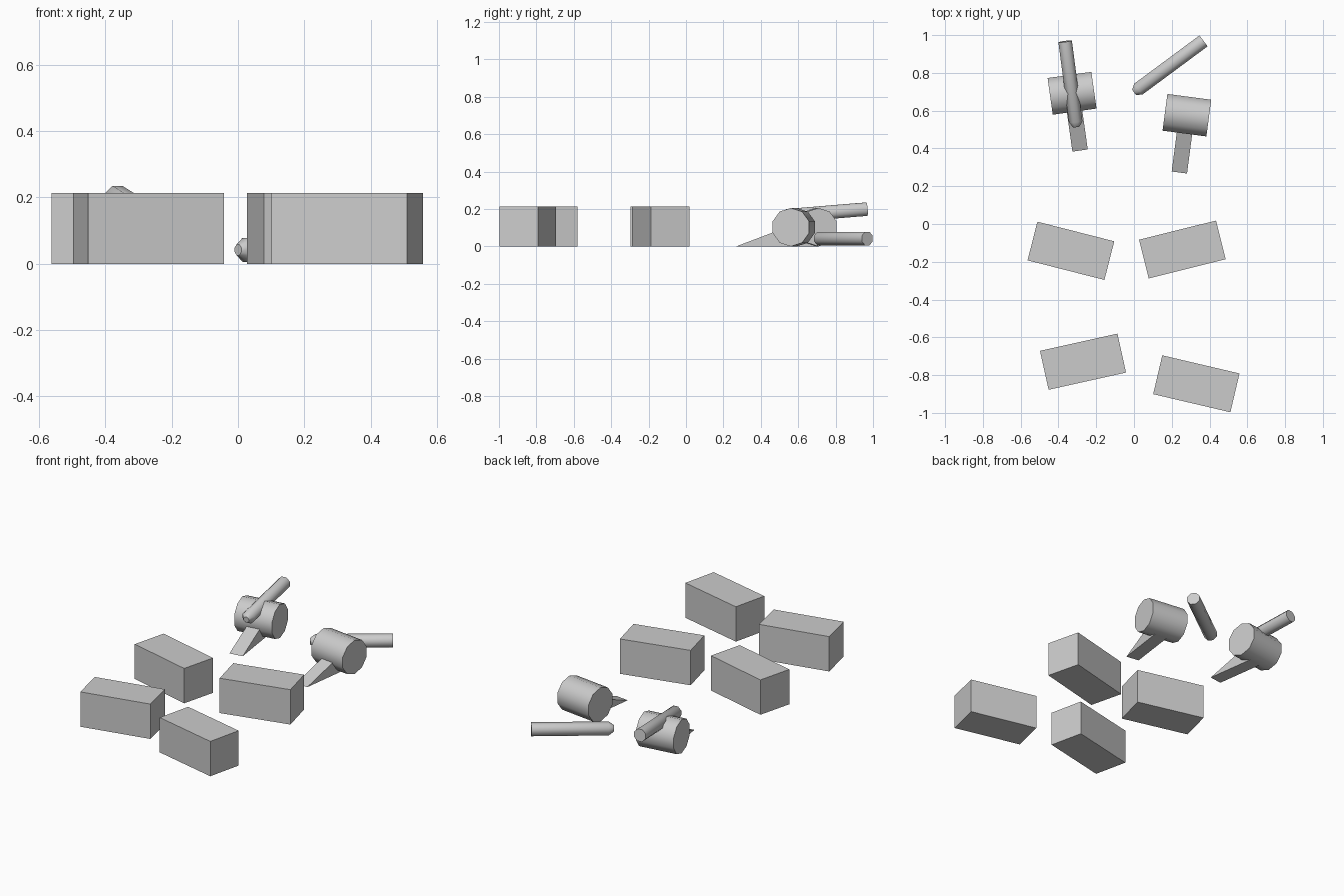
import bpy, bmesh
from math import pi, sin, cos, radians
from mathutils import Matrix, Vector

if "Cube" in bpy.data.objects:
    bpy.data.objects.remove(bpy.data.objects["Cube"])


def finish(name, bm, matrix, smooth=False):
    bmesh.ops.recalc_face_normals(bm, faces=bm.faces[:])
    me = bpy.data.meshes.new(name)
    bm.to_mesh(me)
    bm.free()
    ob = bpy.data.objects.new(name, me)
    bpy.context.collection.objects.link(ob)
    ob.matrix_world = matrix
    if smooth:
        bpy.ops.object.select_all(action='DESELECT')
        ob.select_set(True)
        bpy.context.view_layer.objects.active = ob
        bpy.ops.object.shade_smooth_by_angle(angle=radians(46))
    return ob


def place(x, y, z, turn, tilt=0):
    return (Matrix.Translation((x, y, z)) @ Matrix.Rotation(radians(turn), 4, 'Z')
            @ Matrix.Rotation(radians(tilt), 4, 'Y'))


def lathe(name, profile, sides, phase, matrix):
    """Spin (distance, radius) points around the local x axis."""
    bm = bmesh.new()
    rings = []
    for d, r in profile:
        angs = [2 * pi * i / sides + phase for i in range(sides)]
        rings.append([bm.verts.new((d, r * sin(a), r * cos(a))) for a in angs])
    for a, b in zip(rings, rings[1:]):
        for i in range(sides):
            j = (i + 1) % sides
            bm.faces.new((a[i], a[j], b[j], b[i]))
    bm.faces.new(rings[0])
    bm.faces.new(rings[-1])
    return finish(name, bm, matrix, True)


def block(name, x, y, turn):
    bm = bmesh.new()
    bmesh.ops.create_cube(bm, size=1)
    bmesh.ops.scale(bm, vec=Vector((0.42, 0.211, 0.213)), verts=bm.verts)
    finish(name, bm, place(x, y, 0.1065, turn))


def trail(name, x, y, turn):
    # wedge that rises from the ground into the drum
    bm = bmesh.new()
    ends = [[bm.verts.new((sx * 0.041, py, pz))
             for py, pz in ((-0.306, 0), (0, 0), (0, 0.115))] for sx in (-1, 1)]
    bm.faces.new(ends[0])
    bm.faces.new(ends[1])
    for i in range(3):
        j = (i + 1) % 3
        bm.faces.new((ends[0][i], ends[0][j], ends[1][j], ends[1][i]))
    finish(name, bm, place(x, y, 0, turn))


# four rectangular blocks
for i, (x, y, turn) in enumerate([(-0.334, -0.142, -14.3), (0.256, -0.135, 14),
                                  (-0.27, -0.729, 12.5), (0.33, -0.846, -13.2)]):
    block(f"block_{i + 1}", x, y, turn)

# two drum carriages with trails
for side, x, y, turn in (("left", -0.328, 0.692, 8), ("right", 0.28, 0.576, -7.5)):
    lathe(f"carriage_drum_{side}", [(-0.117, 0.103), (0.117, 0.103)], 10, 0,
          place(x, y, 0.103, turn))
    trail(f"carriage_trail_{side}", x, y, turn)

# barrels: one mounted, one lying on the ground
tube = [(0, 0.018), (0.028, 0.039), (0.458, 0.039)]
lathe("barrel_mounted", tube, 8, pi / 8, place(-0.305, 0.514, 0.162, 97.5, -4.7))
lathe("barrel_fallen", tube, 8, pi / 8, place(0.0, 0.697, 0.042, 36.5))
